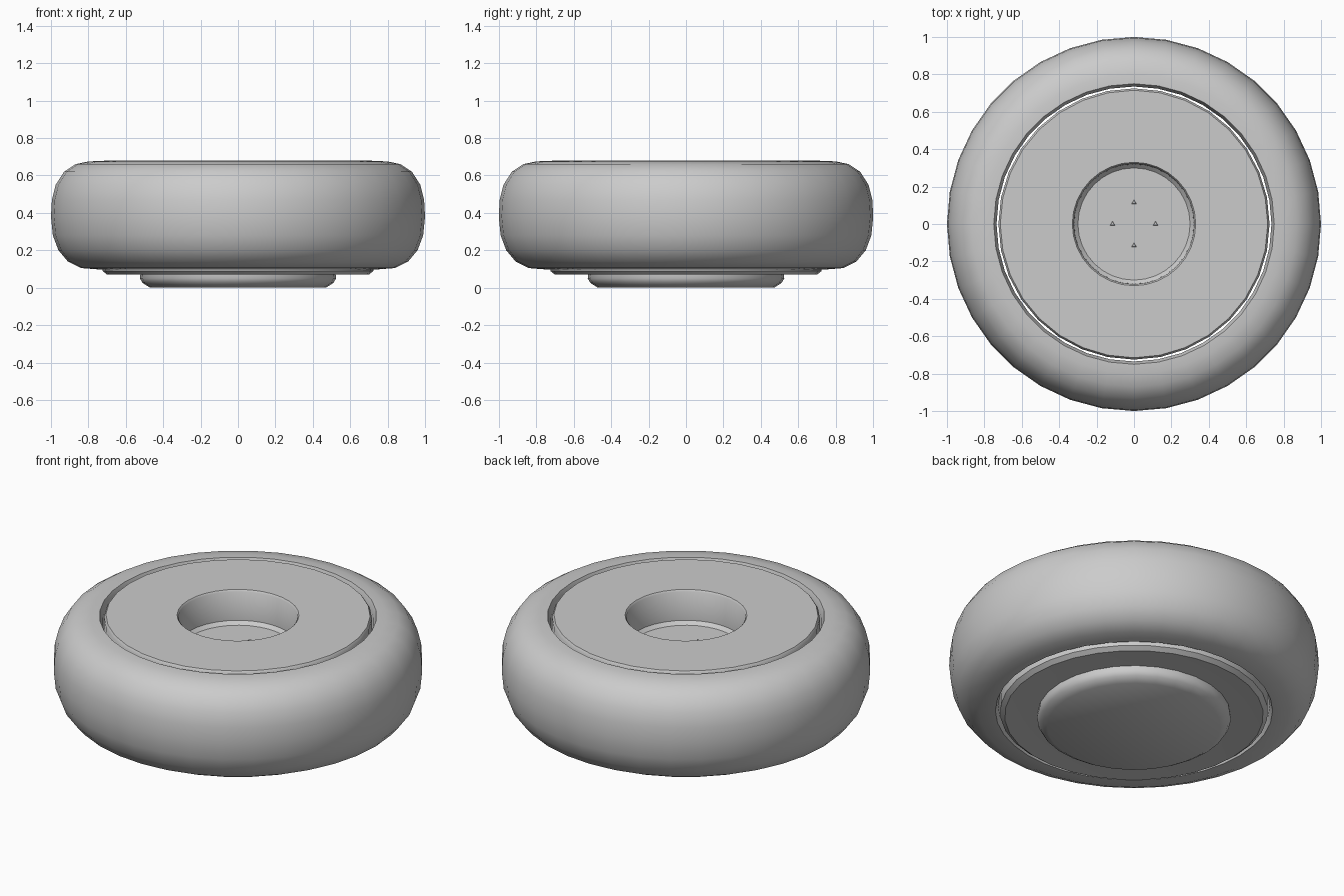
import bpy, bmesh, math
from mathutils import Matrix

cube = bpy.data.objects.get("Cube")
if cube:
    bpy.data.objects.remove(cube, do_unlink=True)

# Single plain grey
grey = bpy.data.materials.new("plain_grey")
grey.use_nodes = True
colour = (0.6, 0.6, 0.6, 1)
grey.diffuse_color = colour
grey.node_tree.nodes["Principled BSDF"].inputs["Base Color"].default_value = colour


def finish(name, bm, angle=40):
    bmesh.ops.recalc_face_normals(bm, faces=bm.faces)
    mesh = bpy.data.meshes.new(name)
    bm.to_mesh(mesh)
    bm.free()
    mesh.materials.append(grey)
    obj = bpy.data.objects.new(name, mesh)
    bpy.context.collection.objects.link(obj)
    bpy.ops.object.select_all(action='DESELECT')
    obj.select_set(True)
    bpy.context.view_layer.objects.active = obj
    bpy.ops.object.shade_smooth_by_angle(angle=math.radians(angle))
    return obj


def lathe(name, profile, sides, closed=False):
    """Spin an (r, z) profile round the vertical axis."""
    bm = bmesh.new()
    verts = [bm.verts.new((r, 0, z)) for r, z in profile]
    edges = [bm.edges.new(pair) for pair in zip(verts, verts[1:])]
    if closed:
        edges.append(bm.edges.new((verts[-1], verts[0])))
    bmesh.ops.spin(bm, geom=verts + edges, cent=(0, 0, 0), axis=(0, 0, 1),
                   angle=math.tau, steps=sides, use_merge=True)
    bmesh.ops.remove_doubles(bm, verts=bm.verts, dist=0.0005)
    return finish(name, bm)


# Rounded tyre
lathe("tyre", [
    (0.735, 0.64), (0.75, 0.677), (0.8, 0.675), (0.87, 0.66), (0.93, 0.62),
    (0.975, 0.55), (0.995, 0.47), (1.0, 0.38), (0.99, 0.28), (0.96, 0.2),
    (0.91, 0.14), (0.84, 0.105), (0.75, 0.098), (0.735, 0.13),
], 36, closed=True)

# Hub disc with a round recess in its top
lathe("hub", [
    (0, 0.48), (0.3, 0.48), (0.32, 0.5), (0.322, 0.67), (0.33, 0.68),
    (0.715, 0.68), (0.725, 0.665), (0.725, 0.09), (0.7, 0.07),
    (0.53, 0.08), (0, 0.08),
], 32)

# Shallow cap under the hub
lathe("axle_cap", [
    (0, 0.09), (0.52, 0.09), (0.525, 0.05), (0.51, 0.025),
    (0.47, 0), (0, 0),
], 28)

# Four tiny studs on the recess floor
for i in range(4):
    a = i * math.pi / 2
    bm = bmesh.new()
    bmesh.ops.create_cone(
        bm, cap_ends=True, segments=3, radius1=0.016, radius2=0.012, depth=0.009,
        matrix=Matrix.Translation((0.115 * math.cos(a), 0.115 * math.sin(a), 0.483)))
    finish(f"stud_{i + 1}", bm, 30)
